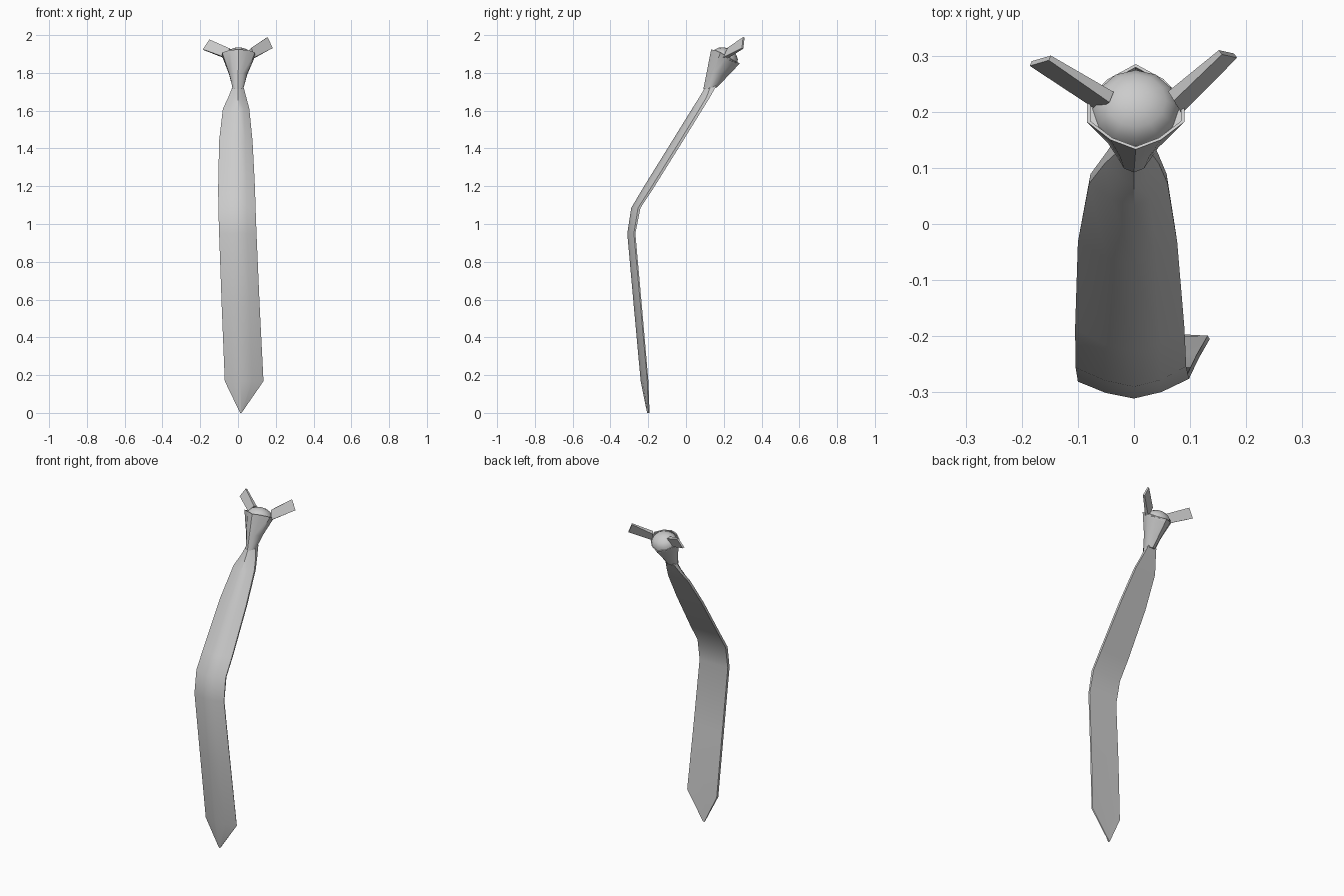
import bpy, bmesh, math
from mathutils import Vector, Matrix

if "Cube" in bpy.data.objects:
    bpy.data.objects.remove(bpy.data.objects["Cube"])


def finish(name, bm, angle=40):
    bmesh.ops.recalc_face_normals(bm, faces=bm.faces)
    mesh = bpy.data.meshes.new(name)
    bm.to_mesh(mesh)
    bm.free()
    obj = bpy.data.objects.new(name, mesh)
    bpy.context.collection.objects.link(obj)
    bpy.ops.object.select_all(action='DESELECT')
    obj.select_set(True)
    bpy.context.view_layer.objects.active = obj
    bpy.ops.object.shade_smooth_by_angle(angle=math.radians(angle))
    return obj


def loft(name, rings, angle=40):
    """Skin a list of equal-sized point rings and cap both ends."""
    bm = bmesh.new()
    loops = [[bm.verts.new(p) for p in ring] for ring in rings]
    n = len(loops[0])
    for a, b in zip(loops, loops[1:]):
        for i in range(n):
            j = (i + 1) % n
            bm.faces.new((a[i], a[j], b[j], b[i]))
    bm.faces.new(loops[0])
    bm.faces.new(loops[-1])
    return finish(name, bm, angle)


# Blade: left x, right x, ridge x, z, ridge y, left edge y, right edge y, back y
stations = [
    (-.028, .028, 0, 1.74, .105, .130, .130, .160),
    (-.052, .044, 0, 1.68, .070, .108, .108, .126),
    (-.080, .060, 0, 1.62, .032, .072, .072, .089),
    (-.100, .077, 0, 1.45, -.073, -.032, -.032, -.016),
    (-.105, .090, 0, 1.20, -.228, -.187, -.187, -.172),
    (-.104, .093, 0, 1.095, -.290, -.256, -.254, -.241),
    (-.100, .098, 0, .96, -.311, -.281, -.276, -.268),
    (-.086, .115, .006, .57, -.276, -.246, -.240, -.233),
    (-.070, .135, .014, .178, -.240, -.214, -.205, -.202),
    (.011, .019, .015, .010, -.206, -.200, -.199, -.194),
]
rings = []
for xl, xr, xc, z, yf, yl, yr, yb in stations:
    ybl, ybr = max(yl + .006, yb), max(yr + .006, yb)
    rings.append([(xl, yl, z), ((xl + xc) / 2, yf * .67 + yl * .33, z), (xc, yf, z),
                  ((xr + xc) / 2, yf * .67 + yr * .33, z), (xr, yr, z),
                  (xr * .97 + xc * .03, ybr, z), (xc, yb, z),
                  (xl * .97 + xc * .03, ybl, z)])
loft("tie_blade", rings)

# Knot: flared faceted collar with a tilted rim and a recessed lip
half_rim = [(0, .133, 1.933), (.045, .150, 1.932), (.087, .182, 1.918),
            (.087, .220, 1.897), (.050, .258, 1.872), (0, .285, 1.860)]
rim = [Vector(p) for p in half_rim]
rim += [Vector((-x, y, z)) for x, y, z in half_rim[-2:0:-1]]
rim = [p + Vector((.003, 0, 0)) for p in rim]
foot = []
for i in range(len(rim)):
    a = 2 * math.pi * i / len(rim)
    foot.append(Vector((.03 * math.sin(a), .128 - .036 * math.cos(a),
                        1.729 - .004 * math.cos(a))))
centre = Vector((.003, .205, 1.895))
mid = [f.lerp(r, .42) for f, r in zip(foot, rim)]
for p in mid:
    p.x *= .9
lip = [centre + (p - centre) * .93 for p in rim]
inner = [p - Vector((0, .004, .014)) for p in lip]
loft("knot", [foot, mid, rim, lip, inner])

# Rounded fold bulging out of the knot
bm = bmesh.new()
bmesh.ops.create_uvsphere(bm, u_segments=12, v_segments=8, radius=1)
bmesh.ops.delete(bm, geom=[v for v in bm.verts if v.co.z < -.05], context='VERTS')
bm.transform(Matrix.Translation((.003, .205, 1.888))
             @ Matrix.Rotation(math.radians(-23), 4, 'X')
             @ Matrix.Diagonal((.077, .072, .055, 1)))
finish("knot_top", bm)


# Neck straps: flat bars given by lower and upper edges at each end
def strap(name, root_low, root_high, tip_low, tip_high):
    ends = []
    for low, high, t in ((root_low, root_high, .011), (tip_low, tip_high, .005)):
        low, high = Vector(low), Vector(high)
        out = Vector(tip_low) - Vector(root_low)
        side = out.cross(high - low).normalized() * t
        ends.append([low - side, low + side, high + side, high - side])
    loft(name, ends, 30)


strap("neck_strap_left", (-.062, .212, 1.887), (-.040, .226, 1.935),
      (-.184, .286, 1.933), (-.150, .296, 1.985))
strap("neck_strap_right", (.080, .205, 1.887), (.066, .228, 1.938),
      (.181, .300, 1.940), (.154, .306, 1.998))

# Rest the whole tie exactly on the ground
low = min(v.co.z for v in bpy.data.objects["tie_blade"].data.vertices)
for obj in bpy.data.objects:
    obj.location.z -= low
